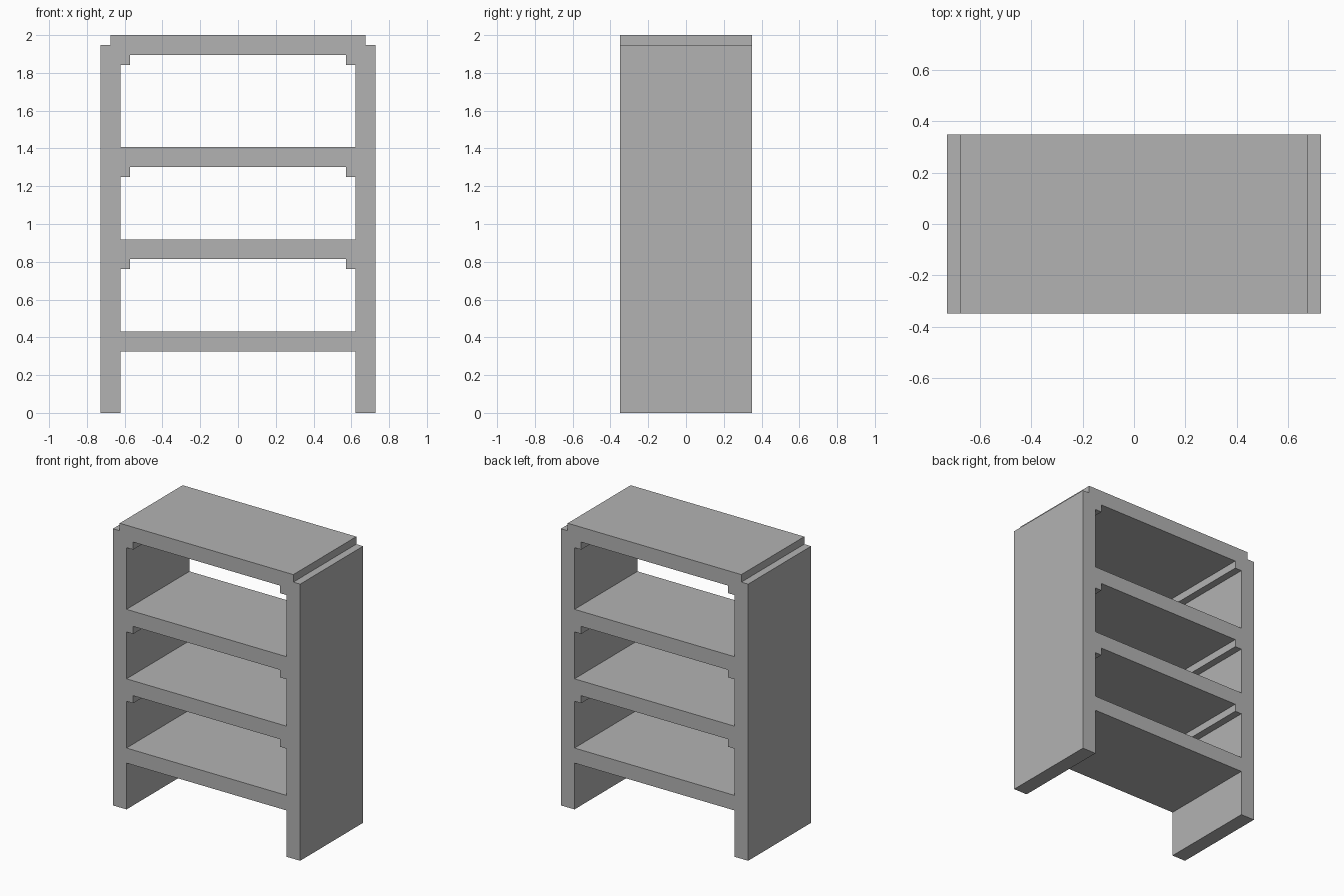
import bpy
import bmesh
from math import radians

cube = bpy.data.objects.get("Cube")
if cube:
    bpy.data.objects.remove(cube, do_unlink=True)

DEPTH = 0.70
OUTER, INNER = 0.729, 0.623   # half widths of the side panels
LIP, LEDGE = 0.676, 0.571     # half widths of the raised top and the ledges
STEP = 0.053

grey = bpy.data.materials.new("plain grey")
grey.use_nodes = True
colour = (0.45, 0.45, 0.45, 1)
grey.diffuse_color = colour
grey.node_tree.nodes["Principled BSDF"].inputs["Base Color"].default_value = colour


def mirrored(half):
    """Close a right-hand half outline with its mirror image."""
    return half + [(-x, z) for x, z in reversed(half)]


def add_outline(curve, points):
    spline = curve.splines.new('POLY')
    spline.points.add(len(points) - 1)
    for point, (x, z) in zip(spline.points, points):
        point.co = (x, z, 0, 1)
    spline.use_cyclic_u = True
    spline.use_smooth = False


curve = bpy.data.curves.new("shelf_profile", 'CURVE')
curve.dimensions = '2D'
curve.fill_mode = 'BOTH'
curve.extrude = DEPTH / 2

# Outer outline: legs, bottom shelf underside, stepped top
add_outline(curve, mirrored([(INNER, 0.326), (INNER, 0), (OUTER, 0),
                             (OUTER, 2 - STEP), (LIP, 2 - STEP), (LIP, 2)]))

# Shelf openings with ledges in the upper corners
for floor, ceiling in ((0.432, 0.814), (0.919, 1.302), (1.408, 1.895)):
    add_outline(curve, mirrored([(INNER, floor), (INNER, ceiling - STEP),
                                 (LEDGE, ceiling - STEP), (LEDGE, ceiling)]))

# Turn the extruded profile into an upright mesh
shelf = bpy.data.objects.new("shelf_frame", curve)
bpy.context.collection.objects.link(shelf)
shelf.rotation_euler.x = radians(90)
bpy.ops.object.select_all(action='DESELECT')
shelf.select_set(True)
bpy.context.view_layer.objects.active = shelf
bpy.ops.object.convert(target='MESH')
shelf = bpy.context.object
shelf.name = "shelf_frame"
bpy.ops.object.transform_apply(location=False, rotation=True, scale=False)

# Weld the caps to the sides and merge coplanar triangles
mesh = shelf.data
bm = bmesh.new()
bm.from_mesh(mesh)
bmesh.ops.remove_doubles(bm, verts=bm.verts, dist=0.0005)
bmesh.ops.recalc_face_normals(bm, faces=bm.faces)
bmesh.ops.dissolve_limit(bm, angle_limit=radians(1), verts=bm.verts, edges=bm.edges)
bm.to_mesh(mesh)
bm.free()
mesh.materials.clear()
mesh.materials.append(grey)
bpy.ops.object.shade_flat()
